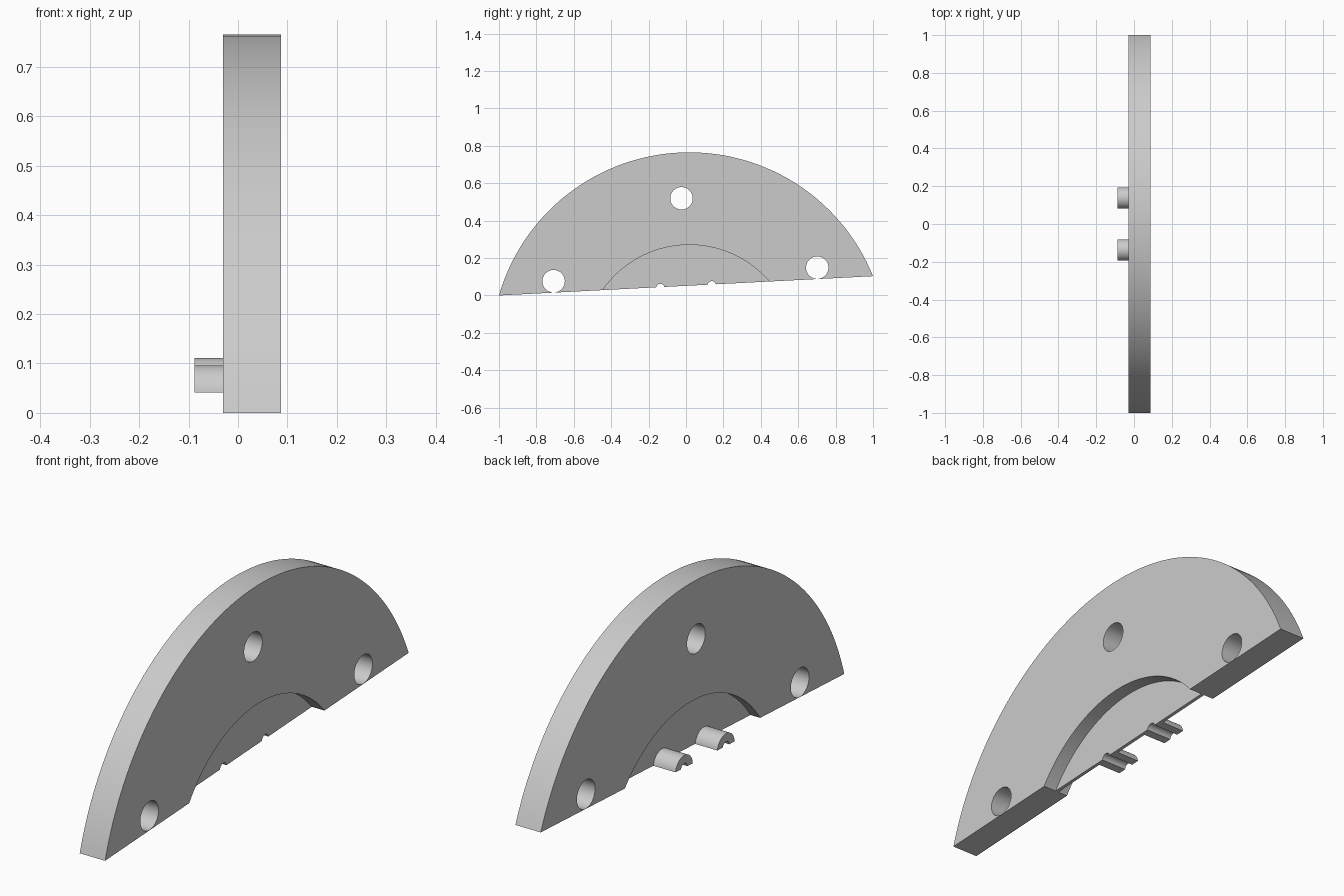
import bpy, bmesh, math

cube = bpy.data.objects.get("Cube")
if cube:
    bpy.data.objects.remove(cube, do_unlink=True)

TILT = math.atan2(0.103, 2.0)     # the straight edge leans slightly
LIFT = 0.0515                     # height of the straight edge's middle
CENTRE = -0.3465                  # arc centre below the straight edge
OUTER, INNER, BOLT = 1.0596, 0.565, 0.815
BACK, FRONT = -0.03, 0.087        # plate faces along x
WEB_BACK, WEB_FRONT = 0.0145, 0.0285
PEG_END, PEG_Y = -0.088, 0.138

grey = bpy.data.materials.new("plain_grey")
grey.use_nodes = True
grey.diffuse_color = (0.6, 0.6, 0.6, 1)
grey.node_tree.nodes["Principled BSDF"].inputs["Base Color"].default_value = (0.6, 0.6, 0.6, 1)


def arc(y, z, r, n):
    """Part of a circle above the straight edge, from +y round to -y."""
    start = math.asin(-z / r)
    sweep = math.pi - 2 * start
    return [(y + r * math.cos(start + sweep * i / n),
             z + r * math.sin(start + sweep * i / n)) for i in range(n + 1)]


def extrude(name, profile, x0, x1):
    """Solid with a (y, z) profile running from x0 to x1."""
    bm = bmesh.new()
    face = bm.faces.new([bm.verts.new((x0, y, z)) for y, z in profile])
    grown = bmesh.ops.extrude_face_region(bm, geom=[face])["geom"]
    bmesh.ops.translate(bm, vec=(x1 - x0, 0, 0),
                        verts=[v for v in grown if isinstance(v, bmesh.types.BMVert)])
    bmesh.ops.recalc_face_normals(bm, faces=bm.faces)
    mesh = bpy.data.meshes.new(name)
    bm.to_mesh(mesh)
    bm.free()
    mesh.materials.append(grey)
    obj = bpy.data.objects.new(name, mesh)
    bpy.context.collection.objects.link(obj)
    obj.location.z = LIFT
    obj.rotation_euler.x = TILT
    return obj


def select_only(obj):
    bpy.ops.object.select_all(action='DESELECT')
    obj.select_set(True)
    bpy.context.view_layer.objects.active = obj


# Main arched plate, open in the middle
plate = extrude("arched_plate",
                arc(0, CENTRE, OUTER, 96) + arc(0, CENTRE, INNER, 64)[::-1],
                BACK, FRONT)

# Three bolt holes spaced along the arch
for i, degrees in enumerate((30, 90, 150)):
    a = math.radians(degrees)
    cy, cz = BOLT * math.cos(a), CENTRE + BOLT * math.sin(a)
    circle = [(cy + 0.06 * math.cos(k * math.tau / 40),
               cz + 0.06 * math.sin(k * math.tau / 40)) for k in range(40)]
    cutter = extrude("hole_cutter", circle, BACK - 0.1, FRONT + 0.1)
    cutter.hide_render = True
    cut = plate.modifiers.new("bolt_hole", 'BOOLEAN')
    cut.operation, cut.solver, cut.object = 'DIFFERENCE', 'EXACT', cutter
    select_only(plate)
    bpy.ops.object.modifier_apply(modifier=cut.name)
    bpy.data.objects.remove(cutter, do_unlink=True)

# Thin recessed web with a groove at each peg
groove = {s: arc(s * PEG_Y, -0.004, 0.022, 16) for s in (-1, 1)}
web = extrude("recessed_web",
              arc(0, CENTRE, INNER, 64) + groove[-1][::-1] + groove[1][::-1],
              WEB_BACK, WEB_FRONT)

# Two half-tube pegs standing out of the web
pegs = [extrude(name, arc(s * PEG_Y, -0.005, 0.057, 28) + groove[s][::-1], PEG_END, WEB_BACK)
        for name, s in (("front_peg", -1), ("back_peg", 1))]

for obj in [plate, web] + pegs:
    select_only(obj)
    bpy.ops.object.shade_smooth_by_angle(angle=math.radians(30))
